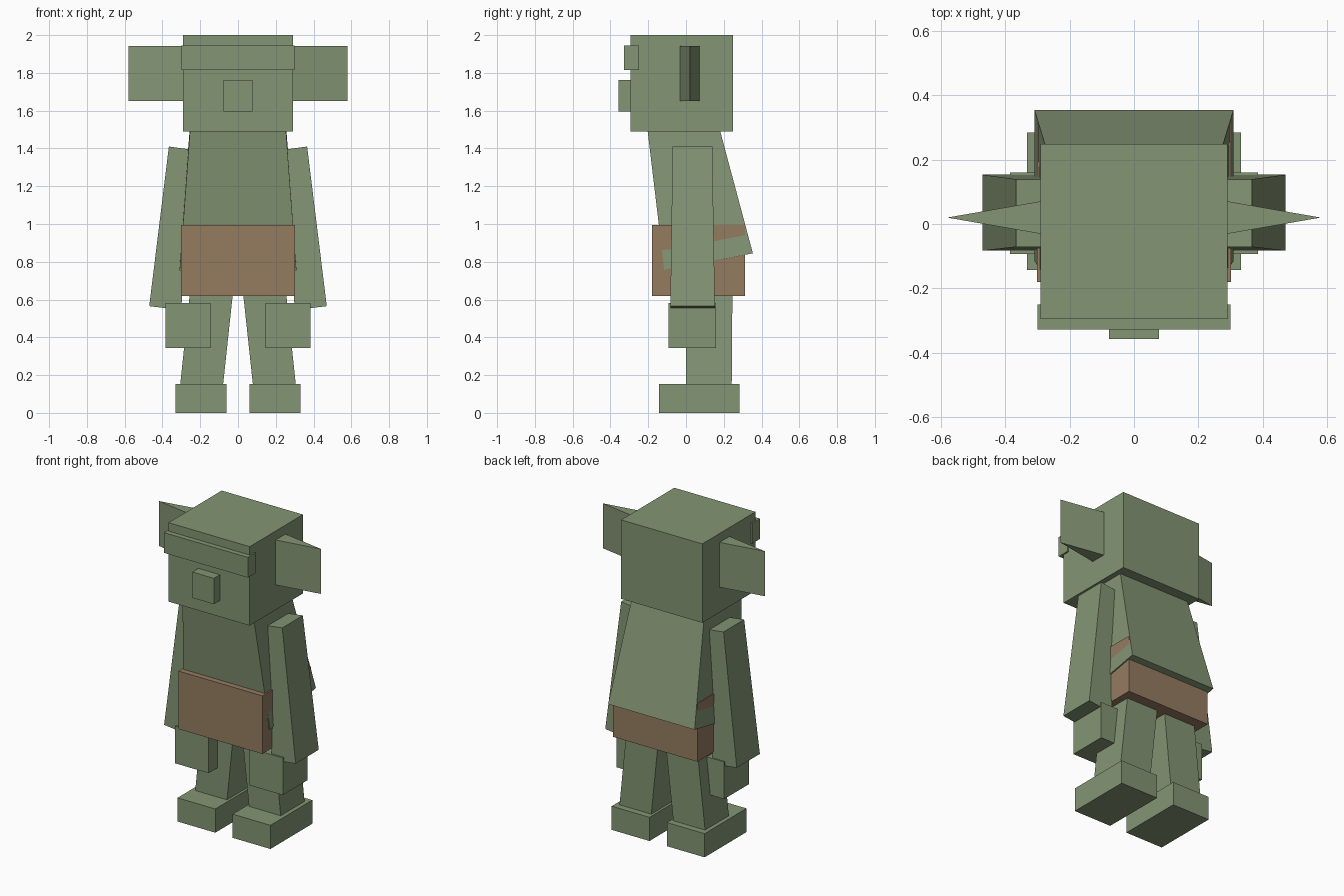
import bpy

if "Cube" in bpy.data.objects:
    bpy.data.objects.remove(bpy.data.objects["Cube"])


def make_material(name, rgb):
    m = bpy.data.materials.new(name)
    m.diffuse_color = (*rgb, 1)
    m.use_nodes = True
    m.node_tree.nodes["Principled BSDF"].inputs["Base Color"].default_value = m.diffuse_color
    return m


GREEN = make_material("moss green", (0.23, 0.30, 0.175))
BROWN = make_material("leather brown", (0.30, 0.20, 0.118))


def prism(name, bottom, top, mat=GREEN):
    """Solid between two matching rings of points, both counter-clockwise from above."""
    n = len(bottom)
    faces = [tuple(reversed(range(n))), tuple(range(n, 2 * n))]
    faces += [(i, (i + 1) % n, n + (i + 1) % n, n + i) for i in range(n)]
    mesh = bpy.data.meshes.new(name)
    mesh.from_pydata(list(bottom) + list(top), [], faces)
    mesh.materials.append(mat)
    obj = bpy.data.objects.new(name, mesh)
    bpy.context.collection.objects.link(obj)
    return obj


def rect(x0, x1, y0, y1, z0, z1=None):
    """Rectangle at inner height z0 and outer height z1 along x."""
    z1 = z0 if z1 is None else z1
    return [(x0, y0, z0), (x1, y0, z1), (x1, y1, z1), (x0, y1, z0)]


def box(name, x0, x1, y0, y1, z0, z1, mat=GREEN):
    return prism(name, rect(x0, x1, y0, y1, z0), rect(x0, x1, y0, y1, z1), mat)


def mirrored(obj):
    """Mirror a right-hand part to the left side."""
    mod = obj.modifiers.new("mirror", 'MIRROR')
    mod.use_axis[0] = True
    mod.use_mirror_merge = False


# Head
box("head", -0.29, 0.29, -0.295, 0.248, 1.49, 2.0)
box("brow", -0.30, 0.30, -0.328, -0.25, 1.815, 1.946)
box("nose", -0.077, 0.077, -0.357, -0.28, 1.595, 1.762)

# Pointed ears
ear = [(0.27, -0.034, 0), (0.58, 0.02, 0), (0.27, 0.074, 0)]
mirrored(prism("ears", [(x, y, 1.652) for x, y, _ in ear],
               [(x, y, 1.942) for x, y, _ in ear]))

# Leaning, tapered torso
prism("torso",
      [(-0.309, -0.115, 0.755), (0.309, -0.115, 0.755),
       (0.309, 0.354, 0.845), (-0.309, 0.354, 0.845)],
      [(-0.25, -0.21, 1.55), (0.25, -0.21, 1.55),
       (0.25, 0.16, 1.57), (-0.25, 0.16, 1.57)])

# Loincloth
box("loincloth", -0.301, 0.301, -0.18, 0.313, 0.62, 0.995, BROWN)

# Arms hanging outwards, with hands
mirrored(prism("arms",
               rect(0.30, 0.47, -0.083, 0.153, 0.545, 0.565),
               rect(0.255, 0.366, -0.071, 0.139, 1.395, 1.41)))
mirrored(box("hands", 0.145, 0.385, -0.093, 0.16, 0.343, 0.583))

# Legs and feet
mirrored(prism("legs",
               rect(0.08, 0.307, 0.0, 0.242, 0.14),
               rect(0.022, 0.25, -0.002, 0.246, 0.68)))
mirrored(box("feet", 0.062, 0.332, -0.143, 0.284, 0.0, 0.153))
